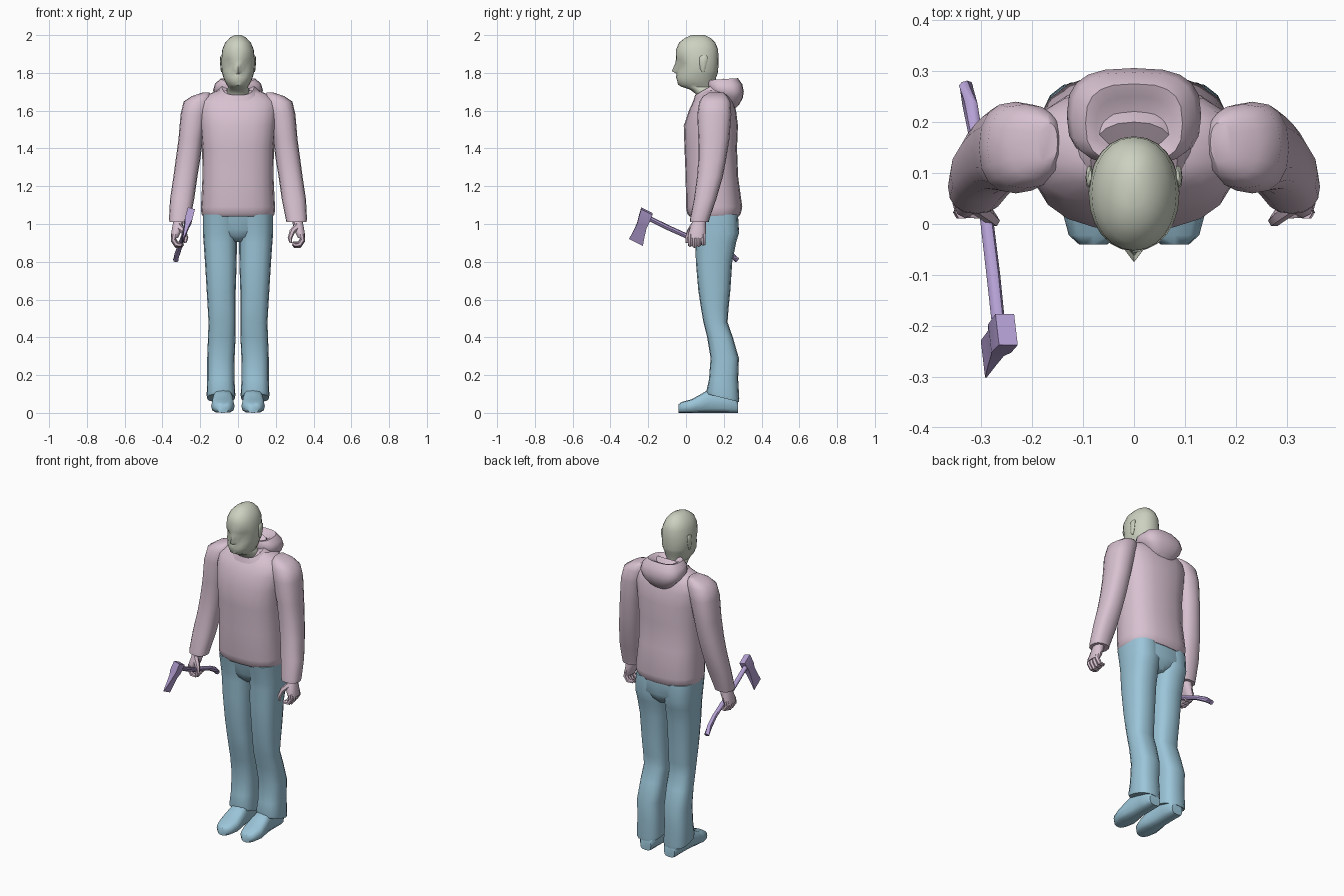
import bpy, bmesh, math
from mathutils import Vector


def material(name, col):
    m = bpy.data.materials.new(name)
    m.diffuse_color = (*col, 1)
    return m


SKIN = material("pale_grey_green", (0.60, 0.64, 0.53))
PINK = material("dusty_pink", (0.68, 0.53, 0.63))
BLUE = material("soft_blue", (0.33, 0.56, 0.69))
PURPLE = material("soft_purple", (0.46, 0.35, 0.66))


def ring(x0, x1, yf, yb, zf, zb=None, n=20, p=2.4):
    """Rounded-box ring between x0..x1 and yf..yb; z may tilt front to back."""
    zb = zf if zb is None else zb
    pts = []
    for i in range(n):
        a = 2 * math.pi * i / n - math.pi / 2
        c, s = math.cos(a), math.sin(a)
        c = math.copysign(abs(c) ** (2 / p), c)
        s = math.copysign(abs(s) ** (2 / p), s)
        pts.append(Vector(((x0 + x1) / 2 + c * (x1 - x0) / 2,
                           (yf + yb) / 2 + s * (yb - yf) / 2,
                           zf + (zb - zf) * (s + 1) / 2)))
    return pts


def loft(name, rings, mat, side=1, angle=45):
    """Skin rings of equal length, cap the ends; side=-1 mirrors in x."""
    bm = bmesh.new()
    vs = [[bm.verts.new((v.x * side, v.y, v.z)) for v in r] for r in rings]
    n = len(vs[0])
    for a, b in zip(vs, vs[1:]):
        for i in range(n):
            j = (i + 1) % n
            bm.faces.new((a[i], a[j], b[j], b[i]))
    bm.faces.new(vs[0])
    bm.faces.new(vs[-1])
    bmesh.ops.recalc_face_normals(bm, faces=bm.faces)
    me = bpy.data.meshes.new(name)
    bm.to_mesh(me)
    bm.free()
    ob = bpy.data.objects.new(name, me)
    bpy.context.collection.objects.link(ob)
    me.materials.append(mat)
    bpy.ops.object.select_all(action='DESELECT')
    ob.select_set(True)
    bpy.context.view_layer.objects.active = ob
    bpy.ops.object.shade_smooth_by_angle(angle=math.radians(angle))
    return ob


def tube(name, path, radii, mat, side=1, n=8):
    path = [Vector(p) for p in path]
    rings = []
    for i, p in enumerate(path):
        t = (path[min(i + 1, len(path) - 1)] - path[max(i - 1, 0)]).normalized()
        ref = Vector((0, 1, 0)) if abs(t.y) < 0.8 else Vector((1, 0, 0))
        u = t.cross(ref).normalized()
        w = t.cross(u)
        rings.append([p + radii[i] * (u * math.cos(k * 2 * math.pi / n) + w * math.sin(k * 2 * math.pi / n))
                      for k in range(n)])
    return loft(name, rings, mat, side)


# Head and neck: z, half width, front y, back y
head = [(1.62, .06, .07, .16), (1.69, .06, .05, .155), (1.712, .06, .02, .155),
        (1.725, .052, -.02, .15), (1.737, .06, -.042, .15), (1.755, .07, -.046, .155),
        (1.777, .078, -.053, .16), (1.795, .083, -.046, .167), (1.81, .087, -.047, .17),
        (1.85, .089, -.045, .172), (1.872, .089, -.053, .172), (1.925, .083, -.052, .17),
        (1.96, .068, -.037, .155), (1.985, .045, -.005, .13), (2.0, .018, .03, .10)]
nose = {1.795: .004, 1.81: .028, 1.85: .012}
rings = []
for z, hw, yf, yb in head:
    r = ring(-hw, hw, yf, yb, z, n=24, p=2.1)
    r[0].y -= nose.get(z, 0)
    if z == 1.85:  # eye sockets
        for k in (2, 3, -2, -3):
            r[k].y += .010
    rings.append(r)
loft("head", rings, SKIN)

# Hoodie body
body = [(1.04, .185, .02, .28), (1.055, .194, .006, .29), (1.09, .196, 0, .298),
        (1.25, .188, -.002, .276), (1.40, .19, -.008, .27), (1.52, .20, -.012, .275),
        (1.60, .21, .015, .265), (1.65, .205, .038, .25), (1.685, .16, .07, .235),
        (1.71, .10, .09, .20)]
loft("hoodie_body", [ring(-w, w, f, b, z, p=2.5) for z, w, f, b in body], PINK)

# Collar rising towards the back, and the hood hanging behind the neck
collar = [(.15, .03, .25, 1.62, 1.68), (.12, .04, .23, 1.655, 1.73),
          (.085, .048, .2, 1.682, 1.77), (.068, .058, .17, 1.672, 1.75)]
loft("collar", [ring(-w, w, f, b, zf, zb) for w, f, b, zf, zb in collar], PINK)
hood = [(.045, .17, .25, 1.61, 1.60), (.085, .15, .28, 1.65, 1.63), (.118, .13, .30, 1.69, 1.665),
        (.132, .12, .306, 1.715, 1.70), (.122, .115, .298, 1.745, 1.74), (.095, .12, .275, 1.762, 1.772),
        (.075, .13, .25, 1.76, 1.762), (.05, .14, .21, 1.74, 1.735)]
loft("hood", [ring(-w, w, f, b, zf, zb, p=2.8) for w, f, b, zf, zb in hood], PINK)

# Crotch filler between the legs
hips = [(1.055, .183, .03, .275), (.97, .18, .045, .28), (.935, .10, .06, .265), (.905, .03, .09, .24)]
loft("trouser_seat", [ring(-w, w, f, b, z, p=2.8) for z, w, f, b in hips], BLUE)

# Limb sections: z, inner x, outer x, front y, back y
arm = [(1.695, .15, .19, .12, .2), (1.677, .14, .245, .09, .22), (1.648, .14, .288, .07, .235),
       (1.58, .16, .304, .06, .24), (1.45, .185, .315, .065, .23), (1.34, .2, .33, .065, .212),
       (1.25, .215, .342, .058, .195), (1.13, .232, .36, .042, .16), (1.03, .252, .365, .022, .125),
       (1.01, .256, .363, .02, .12)]
leg = [(1.05, .004, .186, .025, .275), (.95, .004, .186, .045, .28), (.9, .006, .182, .05, .265),
       (.8, .007, .175, .052, .245), (.65, .012, .166, .065, .235), (.55, .012, .16, .08, .225),
       (.48, .012, .156, .092, .22), (.4, .013, .159, .112, .248), (.29, .018, .163, .13, .28),
       (.18, .019, .163, .122, .276)]
# Shoe sections: y, half width, top z
shoe = [(-.04, .028, .045), (-.022, .048, .058), (.03, .062, .072), (.08, .058, .1),
        (.13, .05, .13), (.2, .048, .13), (.26, .046, .1), (.275, .036, .07)]

for side, tag in ((1, "left"), (-1, "right")):
    loft(tag + "_sleeve", [ring(a, b, f, k, z, n=16) for z, a, b, f, k in arm], PINK, side)
    rl = [ring(a, b, f, k, z, n=16, p=2.6) for z, a, b, f, k in leg]
    rl.append(ring(.014, .166, .108, .282, .115, .075, 16, 2.6))
    rl.append(ring(.016, .164, .112, .28, .1, .058, 16, 2.6))
    loft(tag + "_trouser_leg", rl, BLUE, side)

    rs = []
    for y, w, top in shoe:
        rs.append([Vector((v.x, y, v.y)) for v in ring(.08 - w, .08 + w, 0, top, 0, n=12, p=3)])
    loft(tag + "_shoe", rs, BLUE, side)

    # Hand: palm, four curled fingers, thumb
    palm = [(1.03, .285, .34, .04, .105), (.99, .29, .348, .025, .105),
            (.95, .305, .355, .012, .105), (.925, .318, .357, .012, .102)]
    loft(tag + "_palm", [ring(a, b, f, k, z, n=10) for z, a, b, f, k in palm], PINK, side)
    for i in range(4):
        y, d = .023 + i * .023, abs(i - 1) * .006
        tube(tag + "_finger_%d" % (i + 1),
             [(.337, y, .945), (.342, y, .91 + d), (.325, y, .884 + d), (.30, y - .003, .884 + d),
              (.29, y - .004, .892 + d)],
             [.014, .0135, .0125, .011, .006], PINK, side, 6)
    tube(tag + "_thumb", [(.315, .04, .99), (.287, .018, .96), (.275, .006, .925), (.28, .003, .9)],
         [.018, .015, .012, .007], PINK, side, 6)

    # Ear
    re = [(1.805, .004, .085, .095), (1.82, .008, .075, .102), (1.86, .010, .07, .113),
          (1.885, .009, .073, .115), (1.893, .004, .085, .105)]
    loft(tag + "_ear", [ring(.085 - w / 2, .085 + w, f, k, z, n=8) for z, w, f, k in re], SKIN, side)

# Axe handle, gently curved
tube("axe_handle",
     [(-.33, .272, .808), (-.322, .235, .84), (-.31, .17, .876), (-.298, .08, .912),
      (-.288, 0, .938), (-.276, -.1, .983), (-.265, -.205, 1.035)],
     [.014, .015, .0135, .013, .013, .0135, .013], PURPLE)

# Axe head: four-sided sections from poll to cutting edge
poll, edge = Vector((-.25, -.207, 1.068)), Vector((-.295, -.265, .902))
u = Vector((.02, -.17, .085)).normalized()
d = (edge - poll).normalized()
w = u.cross(d).normalized()
sections = [(0, .034, .019), (.055, .031, .020), (.085, .028, .013), (.13, .033, .008),
            ((edge - poll).length, .041, .0015)]
loft("axe_head", [[poll + d * t + u * hl * a + w * hw * b for a, b in ((1, 1), (1, -1), (-1, -1), (-1, 1))]
                  for t, hl, hw in sections], PURPLE, angle=30)
